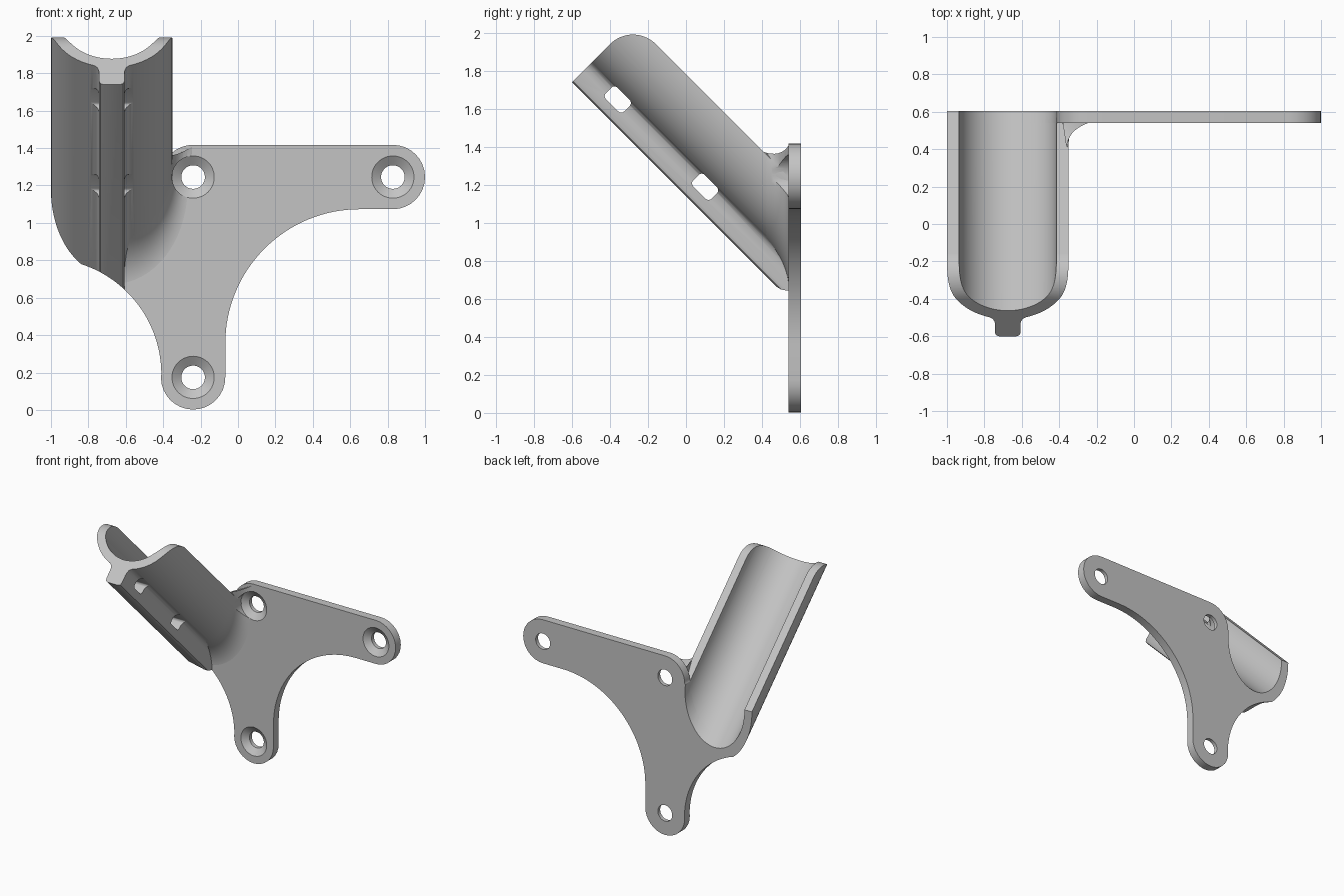
import bpy
import bmesh
from math import sin, cos, radians, sqrt
from mathutils import Vector

cube = bpy.data.objects.get("Cube")
if cube:
    bpy.data.objects.remove(cube, do_unlink=True)

grey = bpy.data.materials.new("light grey")
grey.use_nodes = True
grey.diffuse_color = (0.55, 0.55, 0.55, 1)
for node in grey.node_tree.nodes:
    if node.type == "BSDF_PRINCIPLED":
        node.inputs["Base Color"].default_value = grey.diffuse_color

ROOT2 = sqrt(2)
CX = -0.675                  # cradle centre line
AXIS_H = 1.26                # cradle axis height, square to its slope
OUTER, INNER = 0.325, 0.26
FRONT, BACK = 0.54, 0.605    # plate faces
EAR = 0.172
HOLES = [(-0.24, 1.245), (0.828, 1.245), (-0.24, 0.174)]


def arc(cx, cy, r, start, end, steps=16):
    angles = [radians(start + (end - start) * i / steps) for i in range(steps + 1)]
    return [(cx + r * cos(a), cy + r * sin(a)) for a in angles]


def upright(x, z, y):
    return Vector((x, y, z))


def across_slope(x, h, s):
    return Vector((CX + x, (h - s) / ROOT2, (h + s) / ROOT2))


def along_slope(s, h, x):
    return across_slope(x, h, s)


def loft(name, rings, triangulate=False):
    """Closed solid through a list of equal rings."""
    bm = bmesh.new()
    rows = [[bm.verts.new(p) for p in ring] for ring in rings]
    for a, b in zip(rows, rows[1:]):
        for i in range(len(a)):
            j = (i + 1) % len(a)
            bm.faces.new((a[i], a[j], b[j], b[i]))
    bm.faces.new(rows[0][::-1])
    bm.faces.new(rows[-1])
    if triangulate:
        bmesh.ops.triangulate(bm, faces=bm.faces[:])
    bmesh.ops.recalc_face_normals(bm, faces=bm.faces[:])
    mesh = bpy.data.meshes.new(name)
    bm.to_mesh(mesh)
    bm.free()
    mesh.materials.append(grey)
    obj = bpy.data.objects.new(name, mesh)
    bpy.context.collection.objects.link(obj)
    return obj


def prism(name, outline, low, high, place):
    return loft(name, [[place(u, v, w) for u, v in outline] for w in (low, high)])


def cut(obj, cutters):
    bpy.context.view_layer.objects.active = obj
    for cutter in cutters:
        cutter.hide_render = True
        mod = obj.modifiers.new("cut", "BOOLEAN")
        mod.operation = "DIFFERENCE"
        mod.solver = "EXACT"
        mod.object = cutter
        bpy.ops.object.modifier_apply(modifier=mod.name)


# Cutters: countersunk screw holes, channel, plate side curve, back plane
hole_steps = [(0.113, 0.2), (0.113, FRONT), (0.063, 0.575), (0.063, 0.8)]
screw_cutters = [
    loft("screw_cutter", [[upright(x, z, y) for x, z in arc(hx, hz, r, 0, 352.5, 47)]
                          for r, y in hole_steps])
    for hx, hz in HOLES]
channel_cutter = prism("channel_cutter", arc(0, AXIS_H, INNER, 0, 356.25, 95),
                       -0.5, 2, across_slope)
side_cutter = prism("side_cutter", arc(-1.03, 0.19, 0.62, 0, 358, 179), -1, 1, upright)
back_cutter = prism("back_cutter", [(-2, -1), (2, -1), (2, 3), (-2, 3)], BACK, 2, upright)

# Mounting plate with three ears
(ax, az), (bx, bz), (lx, lz) = HOLES
outline = (arc(lx, lz, EAR, 180, 360)
           + arc(0.65, 0.355, 0.718, 180, 90, 32)
           + arc(bx, bz, EAR, -90, 90)
           + arc(ax, az, EAR, 90, 180)
           + arc(-1.03, 0.19, 0.62, 62, 0, 31))
plate = prism("mounting_plate", outline, FRONT, BACK, upright)
cut(plate, screw_cutters + [channel_cutter])

# Half-pipe cradle with a rib beneath
rib = [(-0.079, 0.936), (-0.070, 0.915), (-0.068, 0.89), (-0.068, 0.83),
       (-0.061, 0.813), (-0.045, 0.806)]
section = (arc(0, AXIS_H, OUTER, 180, 253, 24)
           + rib + [(-x, h) for x, h in reversed(rib)]
           + arc(0, AXIS_H, OUTER, 287, 360, 24)
           + arc(0, AXIS_H, INNER, 360, 180, 48))
cradle = prism("cradle", section, -0.4, 1.655, across_slope)

# Cable slots through the rib and rounded tips on the rim
slot_cutters = []
for s in (1.42, 0.77):
    corner = 0.022
    shape = []
    for ds, h, a in ((0.046, 0.933, 0), (-0.046, 0.933, 90),
                     (-0.046, 0.892, 180), (0.046, 0.892, 270)):
        shape += arc(s + ds, h, corner, a, a + 90, 5)
    slot_cutters.append(prism("slot_cutter", shape, -0.15, 0.15, along_slope))
tip = arc(1.485, 1.09, 0.17, 0, 90) + [(1.485, 1.4), (1.8, 1.4), (1.8, 1.09)]
tip_cutter = prism("tip_cutter", tip, -0.5, 0.5, along_slope)
cut(cradle, slot_cutters + [tip_cutter, back_cutter, side_cutter])

# Concave fillet between cradle and plate
def fillet_ring(on_pipe, corner, on_plate, inside):
    ring = []
    for i in range(9):
        t = i / 8
        ring.append(on_pipe * (1 - t) ** 2 + corner * 2 * t * (1 - t) + on_plate * t * t)
    return ring + [inside]


rings = [fillet_ring(Vector((-0.36, 0.40, 1.375)), Vector((-0.36, 0.50, 1.34)),
                     Vector((-0.24, FRONT + 0.002, 1.41)), Vector((-0.385, 0.57, 1.33)))]
centre_z = ROOT2 * AXIS_H - FRONT
for step in range(20):
    a = radians(-5 * step)
    base = Vector((CX + OUTER * cos(a), FRONT, centre_z + ROOT2 * OUTER * sin(a)))
    out = Vector((ROOT2 * cos(a), 0, sin(a))).normalized()
    reach = 0.1 - 0.04 * sin(a)
    rings.append(fillet_ring(base + Vector((0, -0.12, 0.12)), base,
                             base + out * reach + Vector((0, 0.002, 0)),
                             base - out * 0.04 + Vector((0, 0.03, 0))))
fillet = loft("joint_fillet", rings, triangulate=True)
cut(fillet, [screw_cutters[0], channel_cutter, side_cutter])

# Remove helpers and smooth the curved faces
for obj in screw_cutters + slot_cutters + [channel_cutter, side_cutter, back_cutter, tip_cutter]:
    bpy.data.objects.remove(obj, do_unlink=True)
bpy.ops.object.select_all(action="DESELECT")
for obj in (plate, cradle, fillet):
    obj.select_set(True)
bpy.context.view_layer.objects.active = plate
bpy.ops.object.shade_smooth_by_angle(angle=radians(30))
